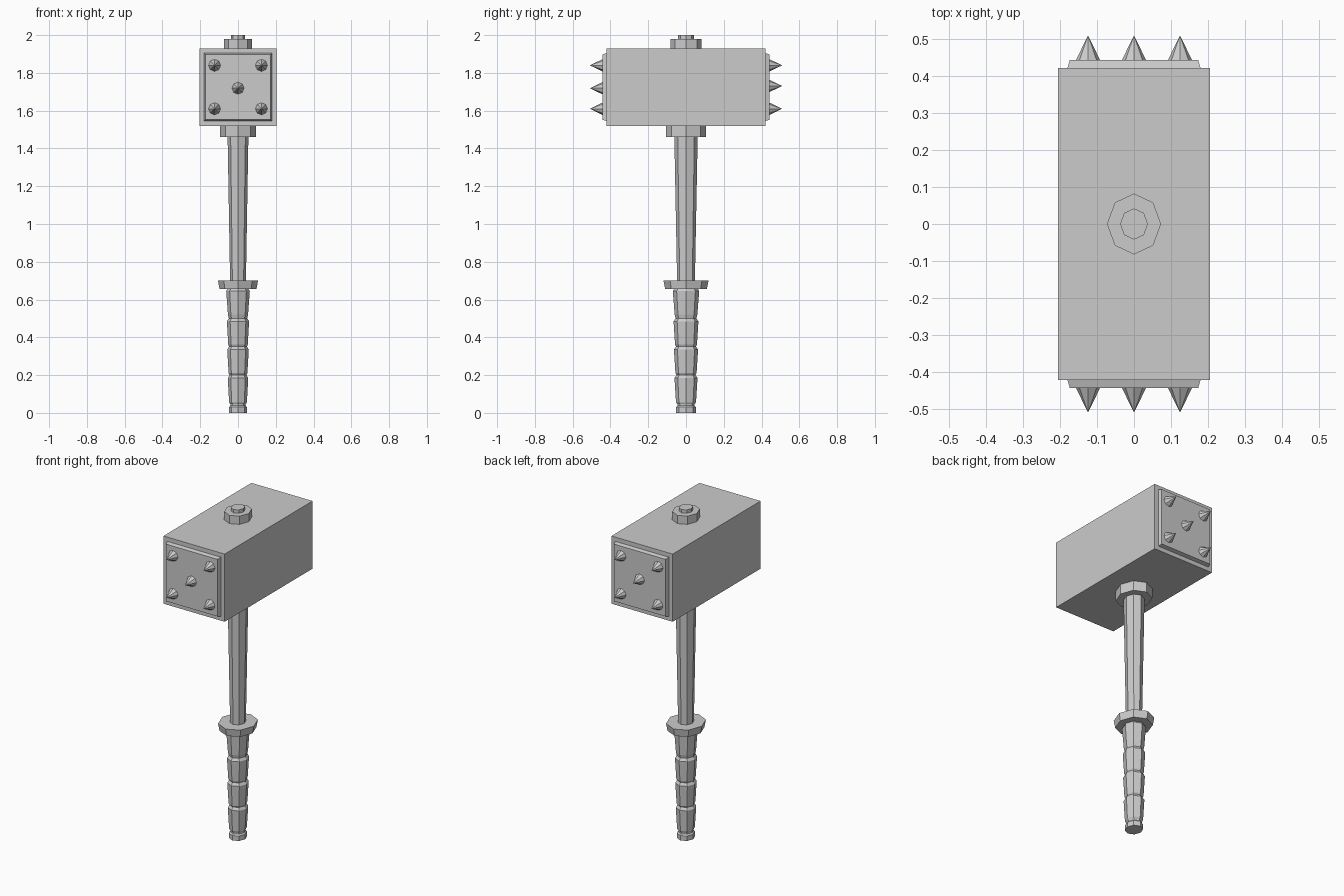
import bpy, bmesh
from math import cos, sin, pi
from mathutils import Matrix, Vector

if "Cube" in bpy.data.objects:
    bpy.data.objects.remove(bpy.data.objects["Cube"])

SIDES = 8
FLAT = 0.89      # the handle section is narrower across x
HEAD_Z = 1.725


def finish(name, bm):
    bmesh.ops.recalc_face_normals(bm, faces=bm.faces)
    mesh = bpy.data.meshes.new(name)
    bm.to_mesh(mesh)
    bm.free()
    ob = bpy.data.objects.new(name, mesh)
    bpy.context.collection.objects.link(ob)
    return ob


def lathe(name, profile):
    """Capped octagonal turning from (radius, z) pairs."""
    bm = bmesh.new()
    rings = [[bm.verts.new((FLAT * r * cos(2 * pi * i / SIDES),
                            r * sin(2 * pi * i / SIDES), z))
              for i in range(SIDES)] for r, z in profile]
    for a, b in zip(rings, rings[1:]):
        for i in range(SIDES):
            j = (i + 1) % SIDES
            bm.faces.new((a[i], a[j], b[j], b[i]))
    bm.faces.new(rings[0])
    bm.faces.new(rings[-1])
    return finish(name, bm)


# Handle: pommel and wrapped grip with four grooves
grip = [(0.054, 0), (0.054, 0.03), (0.046, 0.038), (0.046, 0.046)]
for low, high, r0, r1 in [(0.05, 0.195, 0.053, 0.061),
                          (0.205, 0.345, 0.056, 0.064),
                          (0.355, 0.495, 0.058, 0.066),
                          (0.515, 0.655, 0.060, 0.070)]:
    grip += [(r0, low + 0.006), (r1, high - 0.01), (r1 - 0.007, high)]
    if high < 0.6:
        grip.append((r0 - 0.003, high + 0.006))
lathe("grip", grip)
lathe("guard", [(0.110, 0.655), (0.119, 0.70)])
lathe("shaft", [(0.047, 0.69), (0.062, 1.47)])

# Collar below the head, cap and rod end above it
lathe("lower_collar", [(0.107, 1.46), (0.107, 1.53)])
lathe("top_cap", [(0.082, 1.92), (0.082, 1.98)])
lathe("rod_end", [(0.042, 1.97), (0.042, 2.0)])

# Hammer head block
bm = bmesh.new()
bmesh.ops.create_cube(bm, size=1, matrix=Matrix.Translation((0, 0, HEAD_Z))
                      @ Matrix.Diagonal((0.41, 0.842, 0.41, 1)))
finish("hammer_head", bm)

# Striking plates and spikes, the back set turned half round about x
for side, turn in (("front", 0), ("back", pi)):
    place = Matrix.Translation((0, 0, HEAD_Z)) @ Matrix.Rotation(turn, 4, 'X')
    bm = bmesh.new()
    bmesh.ops.create_cube(bm, size=1)
    for v in bm.verts:
        outer = v.co.y < 0
        w = 0.346 if outer else 0.362
        v.co = Vector((v.co.x * w, -0.443 if outer else -0.415, v.co.z * w))
    bm.transform(place)
    finish(side + "_plate", bm)

    for n, (x, z) in enumerate([(-0.124, 0.115), (0.124, 0.115), (0, -0.006),
                                (-0.124, -0.115), (0.124, -0.115)]):
        bm = bmesh.new()
        bmesh.ops.create_cone(
            bm, cap_ends=True, segments=SIDES, radius1=0.034, radius2=0,
            depth=0.070, matrix=place @ Matrix.Translation((x, -0.474, z))
            @ Matrix.Rotation(pi / 2, 4, 'X'))
        finish(f"{side}_spike_{n + 1}", bm)
